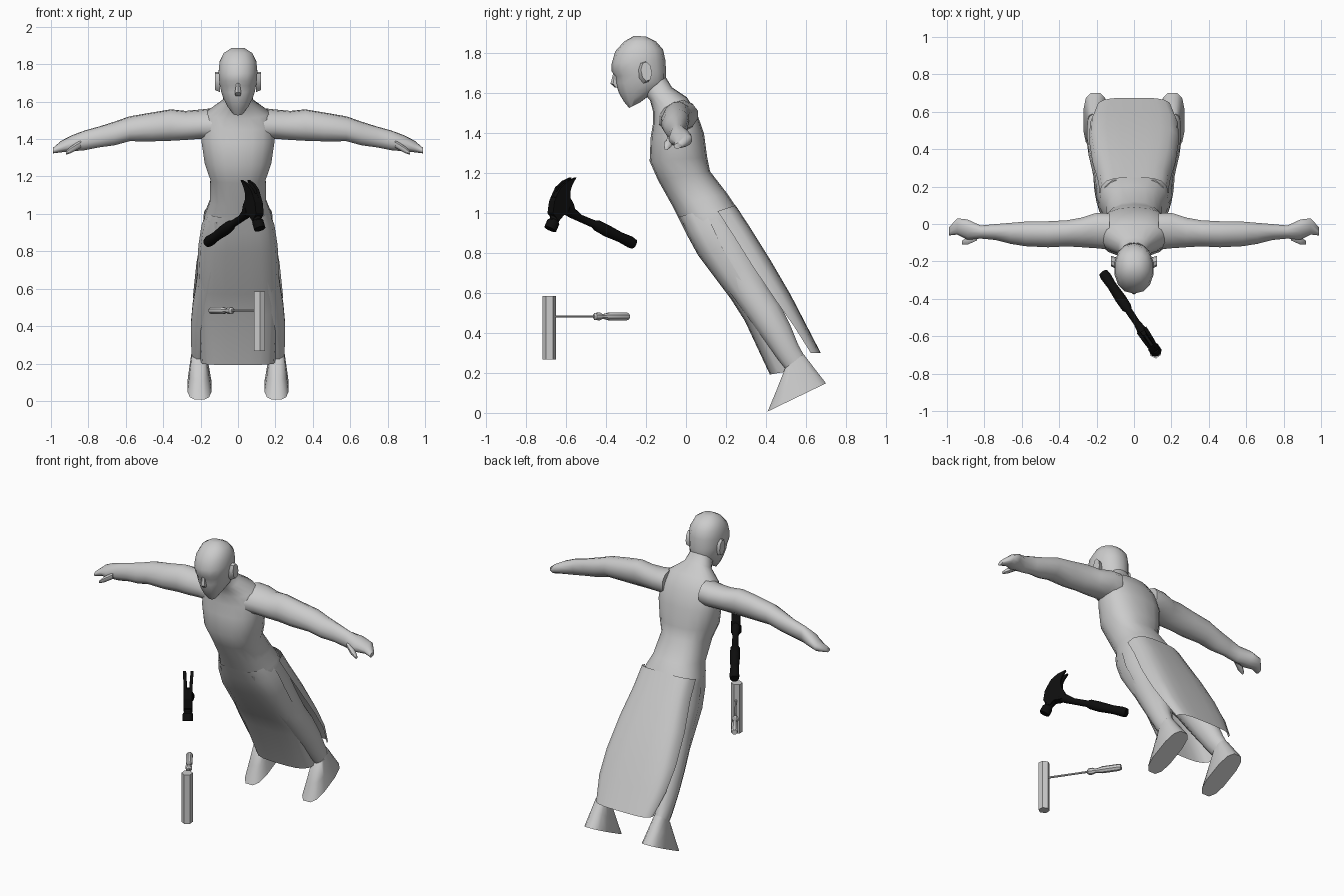
import bpy, bmesh, math
from mathutils import Vector as V


def material(name, c):
    m = bpy.data.materials.new(name)
    m.diffuse_color = (c, c, c, 1)
    return m


GREY = material("plain grey", 0.6)
BLACK = material("black", 0.004)


def finish(name, bm, mat, angle=50, closed=True):
    if closed:
        bmesh.ops.recalc_face_normals(bm, faces=bm.faces)
    me = bpy.data.meshes.new(name)
    bm.to_mesh(me)
    bm.free()
    ob = bpy.data.objects.new(name, me)
    bpy.context.collection.objects.link(ob)
    me.materials.append(mat)
    bpy.ops.object.select_all(action='DESELECT')
    ob.select_set(True)
    bpy.context.view_layer.objects.active = ob
    if angle:
        bpy.ops.object.shade_smooth_by_angle(angle=math.radians(angle))
    return ob


def loft(name, rings, mat=GREY, n=14, power=1.0, angle=50):
    """Skin rings given as (centre, half axis u, half axis v) and cap the ends."""
    bm = bmesh.new()
    rows = []
    for c, u, v in rings:
        row = []
        for i in range(n):
            a = 2 * math.pi * (i + 0.5) / n
            s, t = math.cos(a), math.sin(a)
            s = math.copysign(abs(s) ** power, s)
            t = math.copysign(abs(t) ** power, t)
            row.append(bm.verts.new(V(c) + V(u) * s + V(v) * t))
        rows.append(row)
    for a, b in zip(rows, rows[1:]):
        for i in range(n):
            j = (i + 1) % n
            bm.faces.new((a[i], a[j], b[j], b[i]))
    bm.faces.new(rows[0])
    bm.faces.new(rows[-1])
    return finish(name, bm, mat, angle)


def section(yf, zf, yb, zb, x0, x1):
    """Ring spanning a front and a back point, between two x limits."""
    f, b = V((0, yf, zf)), V((0, yb, zb))
    return ((f + b) / 2 + V(((x0 + x1) / 2, 0, 0)), ((x1 - x0) / 2, 0, 0), (b - f) / 2)


# Head and torso: front y, z, back y, z, half width
head = [(-.285, 1.527, -.23, 1.555, .03), (-.312, 1.56, -.17, 1.60, .058),
        (-.335, 1.60, -.11, 1.635, .078), (-.352, 1.65, -.10, 1.66, .092),
        (-.354, 1.685, -.10, 1.70, .10), (-.372, 1.71, -.10, 1.72, .103),
        (-.372, 1.75, -.104, 1.77, .106), (-.355, 1.81, -.115, 1.82, .10),
        (-.31, 1.86, -.15, 1.86, .078), (-.26, 1.888, -.20, 1.885, .035)]
loft("head", [section(a, b, c, d, -w, w) for a, b, c, d, w in head], power=.9)

torso = [(-.22, 1.61, -.10, 1.68, .068), (-.18, 1.565, -.07, 1.63, .085),
         (-.165, 1.51, .005, 1.58, .165), (-.165, 1.45, .055, 1.50, .195),
         (-.177, 1.38, .09, 1.40, .198), (-.182, 1.26, .106, 1.28, .18),
         (-.14, 1.165, .12, 1.21, .15), (-.07, 1.04, .205, 1.10, .152),
         (-.03, .96, .245, 1.04, .18), (.06, .80, .30, .94, .195),
         (.13, .71, .33, .85, .16)]
loft("torso", [section(a, b, c, d, -w, w) for a, b, c, d, w in torso], n=18, power=.85)

# Nose
loft("nose", [((0, -.35, 1.70), (.01, 0, 0), (0, .015, 0)),
              ((0, -.352, 1.645), (.02, 0, 0), (0, .026, -.004)),
              ((0, -.342, 1.63), (.014, 0, 0), (0, .015, 0))], n=6)

# Limbs: legs as front y, z, back y, z, inner x, outer x
leg = [(-.02, .95, .24, 1.03, .0, .18), (.065, .80, .30, .89, .0, .207),
       (.155, .68, .36, .76, .03, .215), (.24, .57, .41, .64, .08, .23),
       (.305, .48, .47, .55, .09, .245), (.385, .37, .525, .44, .11, .255),
       (.46, .265, .565, .34, .15, .252), (.50, .215, .595, .285, .17, .248)]
foot = [(.495, .222, .59, .295, .17, .248), (.45, .11, .645, .225, .155, .26),
        (.405, .005, .705, .15, .14, .272)]
# Arms: x, y, z, half depth, half height
arm = [(.13, -.04, 1.48, .10, .085), (.20, -.035, 1.48, .098, .077),
       (.28, -.045, 1.473, .082, .077), (.36, -.05, 1.475, .072, .084),
       (.46, -.055, 1.465, .072, .077), (.58, -.053, 1.455, .068, .066),
       (.66, -.05, 1.43, .058, .063), (.74, -.043, 1.412, .044, .056),
       (.82, -.043, 1.393, .036, .053), (.89, -.03, 1.377, .056, .042),
       (.945, -.013, 1.36, .045, .03), (.99, -.04, 1.338, .022, .014)]

for side, s in (("left", 1), ("right", -1)):
    loft(side + "_leg", [section(a, b, c, d, s * e, s * f) for a, b, c, d, e, f in leg], n=12)
    loft(side + "_foot", [section(a, b, c, d, s * e, s * f) for a, b, c, d, e, f in foot],
         n=12, power=.7)
    loft(side + "_arm", [((s * x, y, z), (0, ry, ry * .15), (0, 0, rz))
                         for x, y, z, ry, rz in arm], n=12)
    loft(side + "_thumb", [((s * .84, -.065, 1.375), (0, .025, 0), (0, 0, .022)),
                           ((s * .89, -.09, 1.345), (0, .022, 0), (0, 0, .02)),
                           ((s * .92, -.1, 1.325), (0, .01, 0), (0, 0, .01))], n=8)
    loft(side + "_ear", [((s * .095, -.21, 1.705), (0, .03, .01), (0, -.01, .055)),
                         ((s * .122, -.198, 1.71), (0, .026, .01), (0, -.01, .048))], n=8)


# Apron panels: centre y, z, half width, edge offset in y and z
def panel(name, rows, cols=10):
    bm = bmesh.new()
    grid = []
    for y, z, w, dy, dz in rows:
        ts = [-1 + 2 * i / cols for i in range(cols + 1)]
        grid.append([bm.verts.new((w * math.sin(t * math.pi / 2),
                                   y + dy * abs(t) ** 3, z + dz * abs(t) ** 3)) for t in ts])
    for a, b in zip(grid, grid[1:]):
        for i in range(cols):
            bm.faces.new((a[i], a[i + 1], b[i + 1], b[i]))
    return finish(name, bm, GREY)


panel("front_apron", [(-.04, .98, .165, .13, .04), (.0, .90, .195, .13, .04),
                      (.06, .79, .212, .12, .04), (.225, .57, .222, .09, .03),
                      (.295, .46, .218, .09, .03), (.42, .192, .20, .085, .015)])
panel("back_apron", [(.248, 1.04, .182, -.09, -.03), (.32, .93, .192, -.09, -.03),
                     (.42, .77, .222, -.09, -.03), (.525, .59, .24, -.08, -.02),
                     (.60, .445, .235, -.06, -.01), (.675, .30, .20, -.05, .0)])

# Tools share one slanted vertical plane
ALONG = V((.557, -.83, 0))
ACROSS = V((.83, .557, 0))
UP = V((0, 0, 1))


def on_plane(y, z):
    return V((-.16 + (-.267 - y) * .67, y, z))


def plate(name, pts, half, shift=0.0, tip_shift=0.0):
    """Extrude a side profile; tip_shift pushes higher points further sideways."""
    bm = bmesh.new()
    low = min(z for y, z in pts)
    high = max(z for y, z in pts)
    sides = []
    for h in (-half, half):
        sides.append([bm.verts.new(on_plane(y, z) + ACROSS * (
            h + shift + tip_shift * (z - low) / (high - low))) for y, z in pts])
    a, b = sides
    bm.faces.new(a)
    bm.faces.new(b)
    for i in range(len(pts)):
        j = (i + 1) % len(pts)
        bm.faces.new((a[i], a[j], b[j], b[i]))
    return finish(name, bm, BLACK, 0)


def rod(name, stations, mat, n, angle=40):
    """Round bar through (y, z, radius) stations in the tool plane."""
    d = (on_plane(*stations[-1][:2]) - on_plane(*stations[0][:2])).normalized()
    up = ACROSS.cross(d)
    return loft(name, [(on_plane(y, z), ACROSS * r, up * r) for y, z, r in stations],
                mat, n, angle=angle)


# Hammer
plate("hammer_head", [(-.68, 1.0), (-.672, 1.06), (-.65, 1.11), (-.60, 1.09), (-.575, 1.045),
                      (-.565, 1.0), (-.60, .99), (-.625, .99), (-.65, .96)], .025)
for side, s in (("left", 1), ("right", -1)):
    plate(side + "_hammer_claw", [(-.665, 1.08), (-.64, 1.13), (-.605, 1.162), (-.565, 1.18),
                                  (-.585, 1.14), (-.593, 1.11), (-.59, 1.075)],
          .009, s * .014, s * .008)
rod("hammer_face", [(-.645, 1.0, .026), (-.66, .965, .024), (-.664, .957, .032),
                    (-.68, .92, .032)], BLACK, 10)
rod("hammer_handle", [(-.60, 1.02, .03), (-.565, .998, .026), (-.53, .975, .019),
                      (-.46, .945, .02), (-.445, .938, .029), (-.40, .914, .031),
                      (-.33, .88, .026), (-.28, .856, .03), (-.262, .846, .026)], BLACK, 10)

# Upright six-sided bar
loft("upright_bar", [((.115, -.685, z), ALONG * .034, ACROSS * .034) for z in (.268, .585)],
     n=6, angle=0)

# Screwdriver
rod("screwdriver_shaft", [(-.685, .483, .006), (-.45, .483, .006)], GREY, 8)
rod("screwdriver_handle", [(-.462, .483, .01), (-.455, .483, .019), (-.435, .483, .021),
                           (-.42, .483, .013), (-.405, .483, .015), (-.385, .483, .021),
                           (-.30, .483, .021), (-.29, .483, .017)], GREY, 8)
